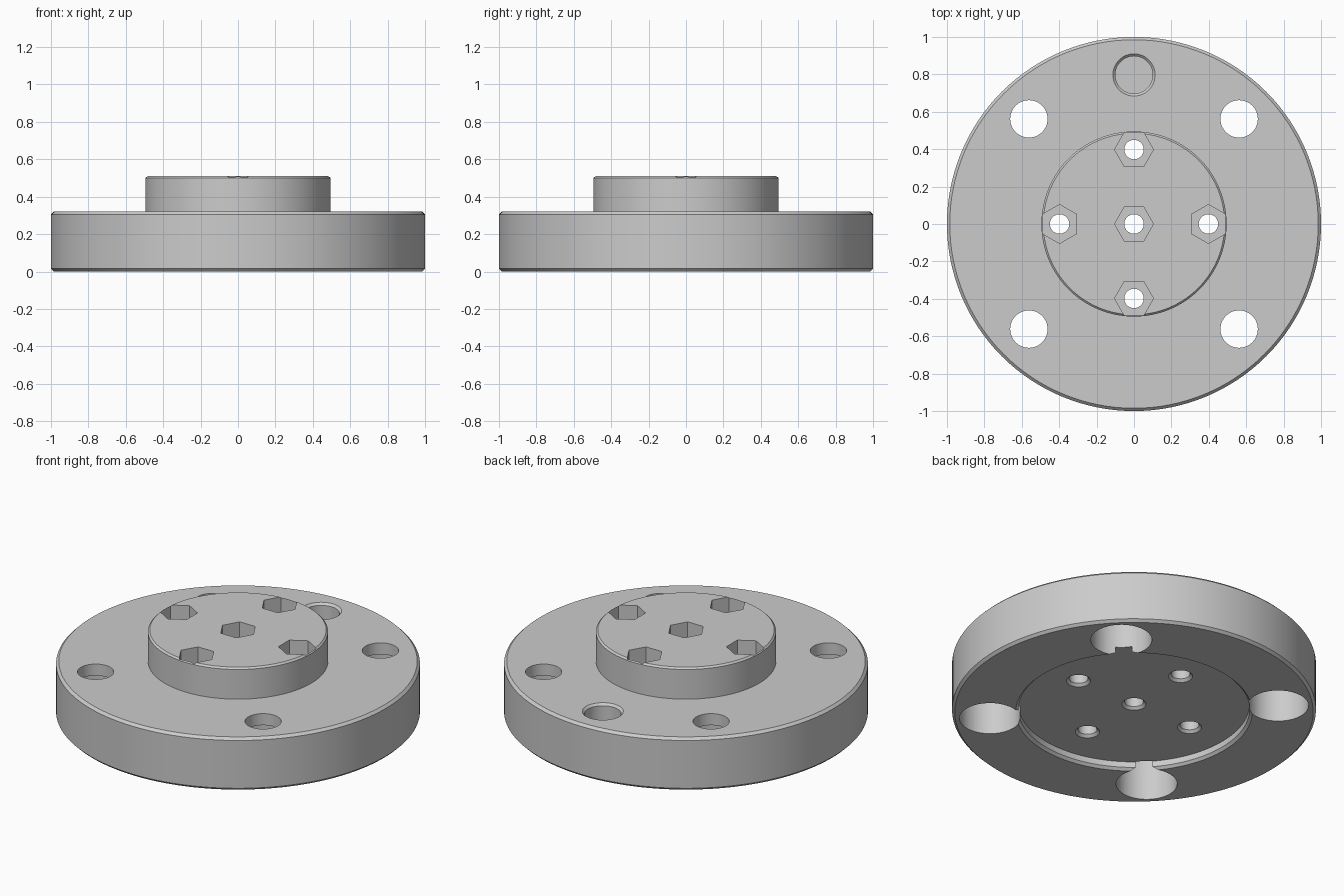
import bpy, bmesh, math
from mathutils import Matrix

if "Cube" in bpy.data.objects:
    bpy.data.objects.remove(bpy.data.objects["Cube"], do_unlink=True)

grey = bpy.data.materials.new("machined_grey")
grey.use_nodes = True
grey.diffuse_color = (0.6, 0.6, 0.6, 1)
grey.node_tree.nodes["Principled BSDF"].inputs["Base Color"].default_value = (0.6, 0.6, 0.6, 1)


def lathe(name, profile, sides, place=(0, 0), turn=0.0):
    """Closed solid of revolution; the profile starts and ends on the axis."""
    bm = bmesh.new()
    rings = []
    for r, z in profile:
        count = sides if r > 0 else 1
        rings.append([bm.verts.new((r * math.cos(turn + math.tau * i / sides),
                                    r * math.sin(turn + math.tau * i / sides), z))
                      for i in range(count)])
    for a, b in zip(rings, rings[1:]):
        if len(a) == 1:
            bm.faces.new(b)
        elif len(b) == 1:
            bm.faces.new(a)
        else:
            for i in range(sides):
                j = (i + 1) % sides
                bm.faces.new((a[i], a[j], b[j], b[i]))
    # The flat caps replace the axis points
    bmesh.ops.delete(bm, geom=[v for v in bm.verts if not v.link_faces], context='VERTS')
    bmesh.ops.recalc_face_normals(bm, faces=bm.faces)
    bmesh.ops.transform(bm, matrix=Matrix.Translation((*place, 0)), verts=bm.verts)
    mesh = bpy.data.meshes.new(name)
    bm.to_mesh(mesh)
    bm.free()
    mesh.materials.append(grey)
    obj = bpy.data.objects.new(name, mesh)
    bpy.context.collection.objects.link(obj)
    return obj


def cut(target, cutter):
    cutter.hide_render = True
    mod = target.modifiers.new("cut", 'BOOLEAN')
    mod.operation = 'DIFFERENCE'
    mod.solver = 'EXACT'
    mod.object = cutter
    bpy.context.view_layer.objects.active = target
    bpy.ops.object.modifier_apply(modifier=mod.name)
    bpy.data.objects.remove(cutter, do_unlink=True)


# Flange with raised boss and shallow round recess underneath
C = 0.015
flange = lathe("flange", [
    (0, 0.05), (0.635, 0.05), (0.635, C), (0.65, 0), (1 - C, 0), (1, C),
    (1, 0.32 - C), (1 - C, 0.32), (0.495, 0.32), (0.495, 0.5),
    (0.485, 0.51), (0, 0.51)], 128)

# Four counterbored mounting holes
for sx in (-1, 1):
    for sy in (-1, 1):
        cut(flange, lathe("mounting_cutter", [
            (0, -0.1), (0.168, -0.1), (0.168, 0.25), (0.1, 0.25),
            (0.1, 0.4), (0, 0.4)], 48, (sx * 0.562, sy * 0.562)))

# Chamfered blind locating hole
cut(flange, lathe("locating_cutter", [
    (0, 0.17), (0.1, 0.17), (0.1, 0.307), (0.123, 0.33), (0, 0.33)], 48, (0, 0.797)))

# Bolt holes, countersunk below, with hexagonal nut pockets above
for x, y in ((0, 0), (0.398, 0), (-0.398, 0), (0, 0.398), (0, -0.398)):
    cut(flange, lathe("bolt_cutter", [
        (0, 0.03), (0.087, 0.03), (0.052, 0.065), (0.052, 0.6), (0, 0.6)], 32, (x, y)))
    cut(flange, lathe("nut_cutter", [
        (0, 0.36), (0.104, 0.36), (0.104, 0.6), (0, 0.6)], 6, (x, y),
        math.pi / 2 if x else 0))

# Smooth walls with sharp machined edges
bpy.ops.object.select_all(action='DESELECT')
flange.select_set(True)
bpy.context.view_layer.objects.active = flange
bpy.ops.object.shade_smooth_by_angle(angle=math.radians(25))
